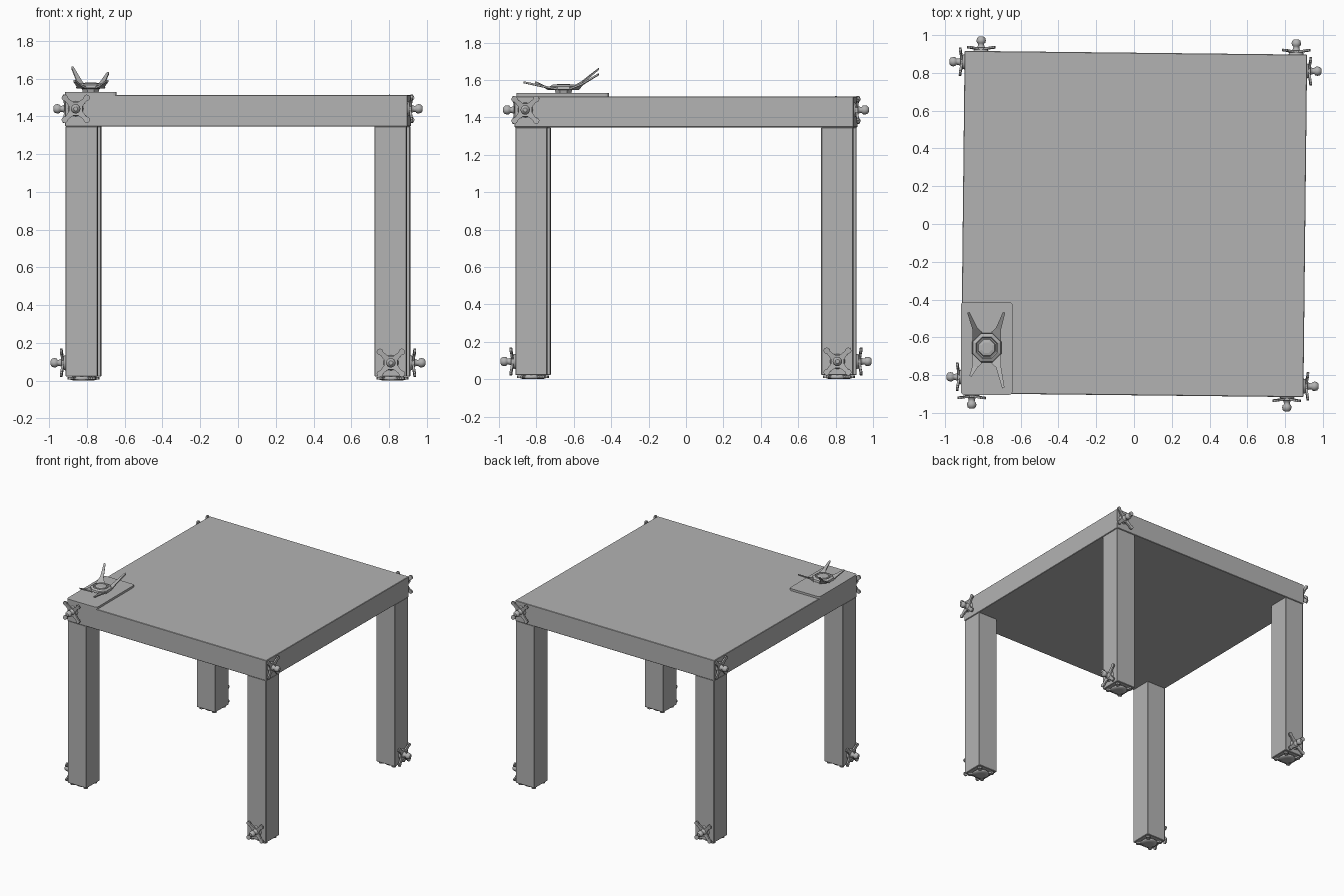
import bpy, bmesh, math
from mathutils import Matrix, Vector

if "Cube" in bpy.data.objects:
    bpy.data.objects.remove(bpy.data.objects["Cube"])

grey = bpy.data.materials.new("plain grey")
grey.diffuse_color = (0.45, 0.45, 0.45, 1)
grey.use_nodes = True
grey.node_tree.nodes["Principled BSDF"].inputs["Base Color"].default_value = grey.diffuse_color
TWIST = Matrix.Rotation(-0.011, 4, 'Z')   # whole table stands slightly turned
H = 0.907                                  # half width of the table top
TOP, UNDER = 1.513, 1.347


def finish(bm, name, matrix=None):
    bmesh.ops.recalc_face_normals(bm, faces=bm.faces)
    if matrix is not None:
        bm.transform(matrix)
    me = bpy.data.meshes.new(name)
    bm.to_mesh(me)
    bm.free()
    me.materials.append(grey)
    ob = bpy.data.objects.new(name, me)
    bpy.context.collection.objects.link(ob)
    return ob


def add_box(name, lo, hi, matrix=None, bevel=0.0, upright_only=False):
    bm = bmesh.new()
    lo, hi = Vector(lo), Vector(hi)
    size = hi - lo
    bmesh.ops.create_cube(bm, size=1)
    bm.transform(Matrix.Translation((lo + hi) / 2) @ Matrix.Diagonal((*size, 1)))
    if bevel:
        edges = [e for e in bm.edges if not upright_only
                 or abs(e.verts[0].co.z - e.verts[1].co.z) > 1e-4]
        bmesh.ops.bevel(bm, geom=edges, offset=bevel, segments=3 if upright_only else 1,
                        affect='EDGES', profile=0.5)
    return finish(bm, name, matrix)


def lathe(bm, profile, seg=16, smooth=True):
    """Closed solid of revolution around z from (radius, height) pairs."""
    rings = [[bm.verts.new((r * math.cos(2 * math.pi * i / seg),
                            r * math.sin(2 * math.pi * i / seg), z)) for i in range(seg)]
             for r, z in profile]
    for a, b in zip(rings, rings[1:]):
        for i in range(seg):
            j = (i + 1) % seg
            bm.faces.new((a[i], a[j], b[j], b[i])).smooth = smooth
    bm.faces.new(rings[0])
    bm.faces.new(rings[-1])


def star(bm, z, rise, thick, scale=1.0):
    """Four-armed cross with swollen round tips, arms climbing outward."""
    half = [(0.034, 0.016), (0.066, 0.011), (0.082, 0.017), (0.094, 0.013)]
    arm = [(r, -w) for r, w in half] + [(0.099, 0)] + [(r, w) for r, w in reversed(half)]
    loops = []
    for h in (z, z + thick):
        loop = []
        for k in range(4):
            a = math.pi / 4 + k * math.pi / 2
            for r, w in arm:
                r, w = r * scale, w * scale
                loop.append(bm.verts.new((r * math.cos(a) - w * math.sin(a),
                                          r * math.sin(a) + w * math.cos(a), h + rise * r)))
        hub = bm.verts.new((0, 0, h))
        n = len(loop)
        for k in range(4):                       # one face per arm, wedges between arms
            m = len(arm)
            bm.faces.new([hub] + loop[k * m:(k + 1) * m])
            bm.faces.new((hub, loop[(k + 1) * m - 1], loop[(k + 1) * m % n]))
        loops.append(loop)
    lo, hi = loops
    for i in range(n):
        j = (i + 1) % n
        bm.faces.new((lo[i], lo[j], hi[j], hi[i]))


# table top and legs
add_box("table_top", (-H, -H, UNDER), (H, H, TOP), TWIST, 0.003)
for k in range(4):
    turn = TWIST @ Matrix.Rotation(k * math.pi / 2, 4, 'Z')
    add_box(f"leg_{k}", (-H + 0.004, -H + 0.004, 0.022), (-H + 0.174, -H + 0.174, UNDER),
            turn, 0.003)

    # glide under each leg: dished disc with a flat cross
    bm = bmesh.new()
    lathe(bm, [(0.035, 0), (0.058, 0.004), (0.064, 0.012), (0.05, 0.024)], 20)
    star(bm, 0.007, 0, 0.013)
    finish(bm, f"foot_glide_{k}", turn @ Matrix.Translation((-H + 0.089, -H + 0.089, 0)))

    # cross knobs: high on the left, low on the right of every side
    for label, x, z in (("upper", -0.849, 1.44), ("lower", 0.82, 0.095)):
        bm = bmesh.new()
        star(bm, 0.006, 0.12, 0.012)
        lathe(bm, [(0.042, -0.005), (0.036, 0.012), (0.02, 0.024), (0.016, 0.034),
                   (0.016, 0.042), (0.023, 0.048), (0.025, 0.06), (0.021, 0.073),
                   (0.011, 0.08)])
        out = Matrix.Translation((x, -H + (0.003 if label == "lower" else 0), z)) \
            @ Matrix.Rotation(math.pi / 2, 4, 'X')
        finish(bm, f"{label}_knob_{k}", turn @ out)

# thin mounting plate on the front left corner
add_box("corner_plate", (-0.917, -0.905, TOP - 0.003), (-0.643, -0.413, 1.53),
        None, 0.018, True)

# raised hub with a ring and a round button
cx, cy = -0.78, -0.655
bm = bmesh.new()
lathe(bm, [(0.045, 1.528), (0.05, 1.546), (0.084, 1.55), (0.08, 1.566), (0.062, 1.575),
           (0.056, 1.566), (0.05, 1.566), (0.046, 1.575), (0.03, 1.579)], 8, False)
finish(bm, "corner_hub", Matrix.Translation((cx, cy, 0)) @ Matrix.Rotation(math.pi / 8, 4, 'Z'))

# four tapering blades rising from the hub
tips = [(-0.877, -0.468, 1.658), (-0.688, -0.468, 1.63),
        (-0.692, -0.868, 1.588), (-0.866, -0.806, 1.588)]
for k, tip in enumerate(tips):
    tip = Vector(tip)
    sx = 1 if tip.x > cx else -1
    sy = 1 if tip.y > cy else -1
    outer = Vector((cx + sx * 0.075, cy + sy * 0.03, 1.552))
    inner = Vector((cx + sx * 0.025, cy + sy * 0.083, 1.552))
    mid = Vector((cx + sx * 0.062, cy + sy * 0.10, 1.55 + (tip.z - 1.55) * 0.35))
    across = Vector((sx * 0.006, -sy * 0.002, 0))
    bm = bmesh.new()
    rows = []
    for dz in (-0.005, 0.005):
        d = Vector((0, 0, dz))
        rows.append([bm.verts.new(p + d) for p in
                     (outer, mid + across * 2.2, tip + across, tip - across,
                      mid - across * 2.2, inner)])
    lo, hi = rows
    for row in rows:
        bm.faces.new((row[0], row[1], row[4], row[5]))
        bm.faces.new((row[1], row[2], row[3], row[4]))
    for i in range(6):
        j = (i + 1) % 6
        bm.faces.new((lo[i], lo[j], hi[j], hi[i]))
    finish(bm, f"hub_blade_{k}")
